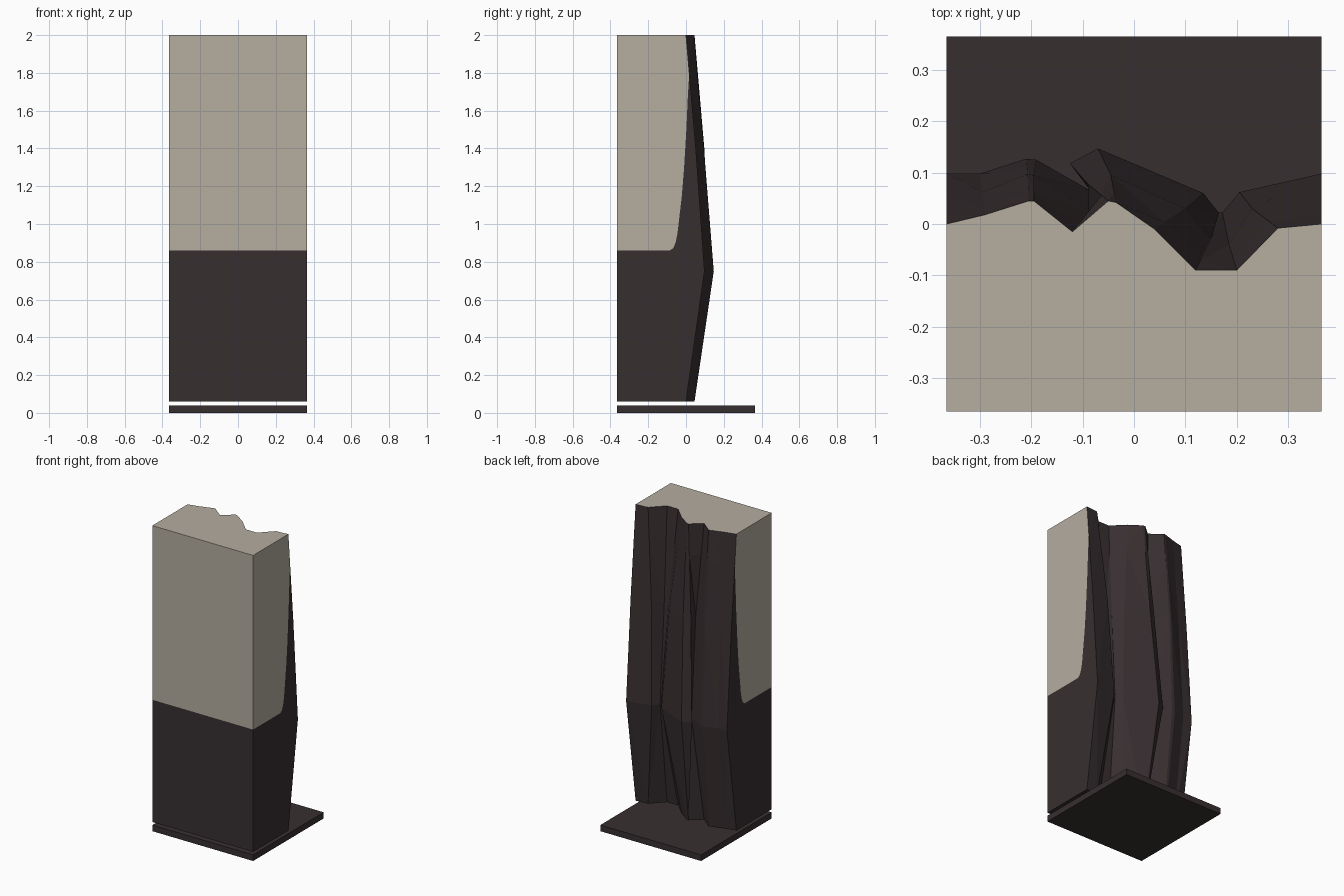
import bpy, bmesh

if "Cube" in bpy.data.objects:
    bpy.data.objects.remove(bpy.data.objects["Cube"])

H = 0.365            # half width of the square footprint
Z0, ZCUT, ZTOP = 0.06, 0.86, 2.0


def material(name, rgb):
    m = bpy.data.materials.new(name)
    m.diffuse_color = (*rgb, 1)
    m.use_nodes = True
    m.node_tree.nodes["Principled BSDF"].inputs["Base Color"].default_value = m.diffuse_color
    return m


dark = material("dark brown", (0.039, 0.028, 0.030))
cream = material("warm stone", (0.462, 0.418, 0.350))


def new_object(name, bm, mats):
    me = bpy.data.meshes.new(name)
    bm.to_mesh(me)
    bm.free()
    for m in mats:
        me.materials.append(m)
    ob = bpy.data.objects.new(name, me)
    bpy.context.collection.objects.link(ob)
    return ob


# Base plate
bm = bmesh.new()
bmesh.ops.create_cube(bm, size=1)
for v in bm.verts:
    v.co = (v.co.x * 2 * H, v.co.y * 2 * H, 0.02 + v.co.z * 0.04)
new_object("base_plate", bm, [dark])

# Craggy back: plan outlines (x, y) at the ends, upper middle and bulge
end = [(-H, 0), (-0.29, 0.018), (-0.205, 0.045), (-0.195, 0.045),
       (-0.12, -0.015), (-0.05, 0.045), (-0.035, 0.042), (0.04, -0.01),
       (0.12, -0.09), (0.2, -0.09), (0.28, -0.008), (H, 0)]
upper = [(-H, 0.052), (-0.295, 0.062), (-0.207, 0.097), (-0.195, 0.095),
         (-0.088, 0.025), (-0.09, 0.078), (-0.045, 0.095), (0.1, 0.03),
         (0.15, -0.03), (0.185, -0.04), (0.23, 0.03), (H, 0.052)]
bulge = [(-H, 0.098), (-0.3, 0.098), (-0.21, 0.127), (-0.19, 0.125),
         (-0.085, 0.065), (-0.125, 0.118), (-0.07, 0.147), (0.135, 0.06),
         (0.165, 0.022), (0.172, 0.022), (0.205, 0.062), (H, 0.098)]
ZM, ZU, ZS = 0.75, 1.4, 1.8
t = (ZS - ZU) / (ZTOP - ZU)
near_top = [(a[0] + (b[0] - a[0]) * t, a[1] + (b[1] - a[1]) * t)
            for a, b in zip(upper, end)]
rings = [[(x, y, z) for x, y in ring] for ring, z in
         ((end, Z0), (bulge, ZM), (upper, ZU), (near_top, ZS), (end, ZTOP))]

# Curved colour boundary on the sides, front to back (y, z)
bound = [(-H, ZCUT), (-0.085, ZCUT), (-0.068, 0.872), (-0.055, 0.9),
         (-0.045, 0.95), (-0.036, 1.03), (-0.022, 1.15), (-0.01, 1.3),
         (0.002, 1.5), (0.01, 1.68)]

bm = bmesh.new()


def face(points, mat):
    f = bm.faces.new([bm.verts.new(p) for p in points])
    f.material_index = mat


# Rock strips on the back
for lo, hi in zip(rings, rings[1:]):
    for i in range(len(lo) - 1):
        face([lo[i], lo[i + 1], hi[i + 1], hi[i]], 0)

# Two-tone front
for z1, z2, mat in ((Z0, ZCUT, 0), (ZCUT, ZTOP, 1)):
    face([(-H, -H, z1), (H, -H, z1), (H, -H, z2), (-H, -H, z2)], mat)

# Two-tone sides split along the curve
for k, x in ((0, -H), (-1, H)):
    edge = [r[k] for r in rings]
    curve = [(x, y, z) for y, z in bound]
    face([(x, -H, Z0)] + edge[:4] + curve[::-1], 0)
    face(curve + edge[3:] + [(x, -H, ZTOP)], 1)

# Underside and top
face([(-H, -H, Z0), (H, -H, Z0)] + rings[0][::-1], 0)
face([(-H, -H, ZTOP), (H, -H, ZTOP)] + rings[-1][::-1], 1)

bmesh.ops.remove_doubles(bm, verts=bm.verts[:], dist=0.0005)
bmesh.ops.recalc_face_normals(bm, faces=bm.faces[:])
# Triangulate so the bent strips and curved sides stay crisp
bmesh.ops.triangulate(bm, faces=bm.faces[:])
new_object("split_rock_pillar", bm, [dark, cream])
